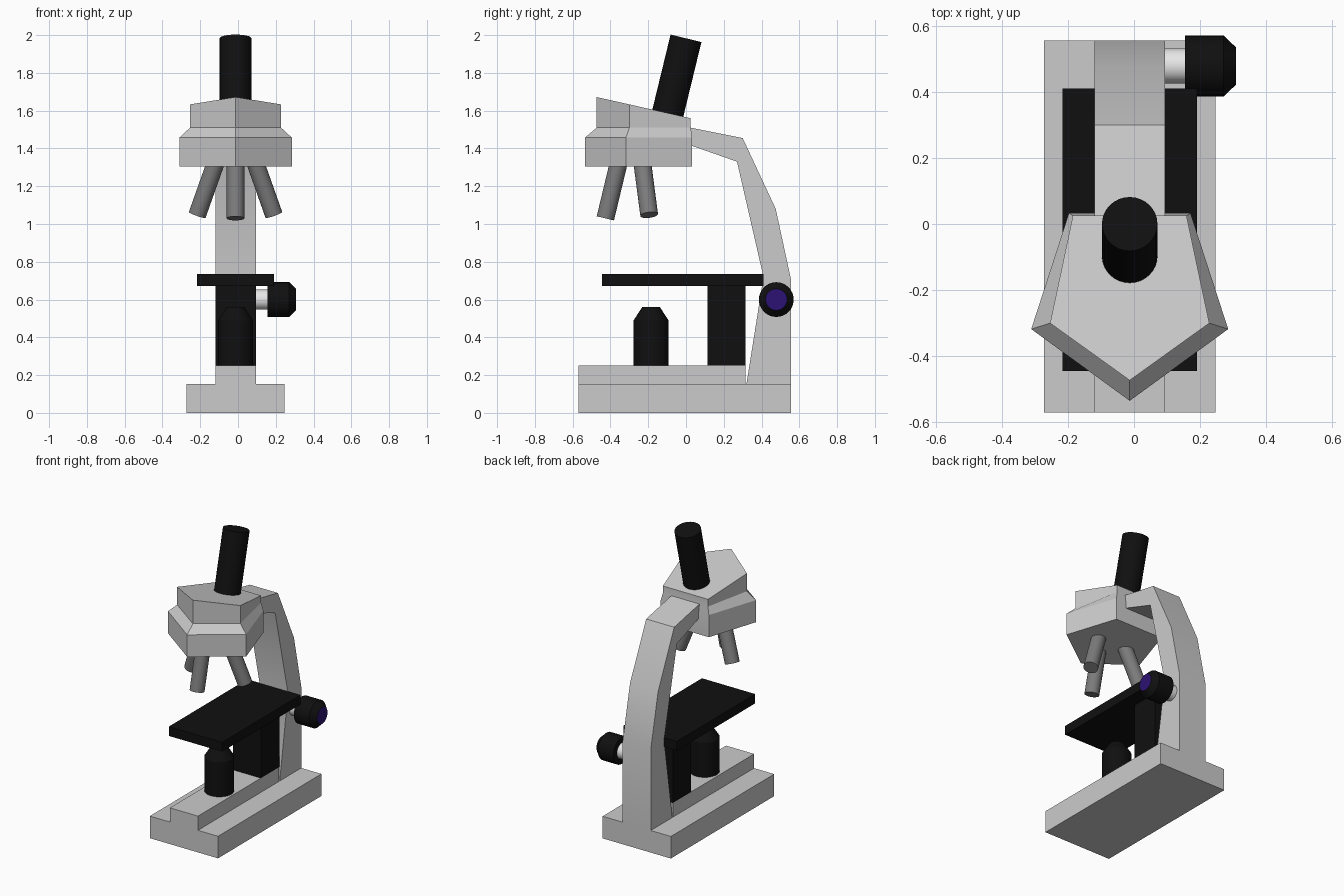
import bpy, bmesh, math
from mathutils import Vector

cube = bpy.data.objects.get("Cube")
if cube:
    bpy.data.objects.remove(cube, do_unlink=True)

CX = -0.013          # centre plane of the stand
HALF = 0.107         # half width of arm, ridge and pillar


def material(name, r, g, b):
    m = bpy.data.materials.new(name)
    m.use_nodes = True
    m.diffuse_color = (r, g, b, 1)
    m.node_tree.nodes["Principled BSDF"].inputs["Base Color"].default_value = (r, g, b, 1)
    return m


grey = material("body_grey", 0.6, 0.6, 0.6)
black = material("matte_black", 0.005, 0.005, 0.005)
steel = material("dark_steel", 0.2, 0.2, 0.2)
silver = material("silver", 0.8, 0.8, 0.8)
violet = material("violet_cap", 0.024, 0.006, 0.17)


def make(name, rings, *mats):
    """Closed solid lofted through rings of equal point count."""
    bm = bmesh.new()
    loops = [[bm.verts.new(p) for p in ring] for ring in rings]
    n = len(loops[0])
    for a, b in zip(loops, loops[1:]):
        for i in range(n):
            j = (i + 1) % n
            bm.faces.new((a[i], a[j], b[j], b[i]))
    bm.faces.new(loops[0][::-1])
    end = bm.faces.new(loops[-1])
    end.material_index = len(mats) - 1
    bmesh.ops.recalc_face_normals(bm, faces=bm.faces)
    mesh = bpy.data.meshes.new(name)
    bm.to_mesh(mesh)
    bm.free()
    for m in mats:
        mesh.materials.append(m)
    obj = bpy.data.objects.new(name, mesh)
    bpy.context.collection.objects.link(obj)
    bpy.ops.object.select_all(action='DESELECT')
    obj.select_set(True)
    bpy.context.view_layer.objects.active = obj
    bpy.ops.object.shade_smooth_by_angle(angle=math.radians(30))
    return obj


def box(name, half, y0, y1, z0, z1, mat):
    corners = [(-half, y0), (half, y0), (half, y1), (-half, y1)]
    return make(name, [[(CX + x, y, z) for x, y in corners] for z in (z0, z1)], mat)


def turned(name, start, end, profile, *mats, sides=32):
    """Round part along start-end; profile holds (fraction, radius)."""
    start, end = Vector(start), Vector(end)
    rot = (end - start).to_track_quat('Z', 'Y')
    rings = []
    for t, r in profile:
        c = start.lerp(end, t)
        rings.append([c + rot @ Vector((r * math.cos(a), r * math.sin(a), 0))
                      for a in (math.tau * i / sides for i in range(sides))])
    return make(name, rings, *mats)


# Stand
box("base", 0.26, -0.57, 0.555, 0, 0.152, grey)
box("base_ridge", HALF, -0.57, 0.314, 0.152, 0.25, grey)

# Curved arm, swept across its width
arm = [(0.32, 0.152), (0.555, 0.152), (0.555, 0.71), (0.475, 1.08), (0.3, 1.455),
       (0, 1.515), (0, 1.425), (0.27, 1.33), (0.41, 0.72)]
make("arm", [[(CX + s * HALF, y, z) for y, z in arm] for s in (-1, 1)], grey)

# Five-sided head with a sloping top


def pentagon(front, side, side_y, back, back_y, height):
    pts = [(0, front), (side, side_y), (back, back_y), (-back, back_y), (-side, side_y)]
    return [(CX + x, y, height(y)) for x, y in pts]


lower = (-0.535, 0.298, -0.318, 0.184, 0.033)
upper = (-0.473, 0.241, -0.3, 0.172, 0.025)
make("head", [pentagon(*lower, lambda y: 1.305),
              pentagon(*lower, lambda y: 1.457),
              pentagon(*upper, lambda y: 1.51),
              pentagon(*upper, lambda y: 1.56 - 0.225 * (y - 0.025))], grey)

# Eyepiece tube
turned("eyepiece", (CX, -0.11, 1.53), (CX, 0, 1.983), [(0, 0.084), (1, 0.084)], black)

# Objective lenses
tube = [(0, 0.047), (1, 0.047)]
turned("front_objective", (CX, -0.355, 1.33), (CX, -0.427, 1.03), tube, steel)
for side, name in ((1, "left_objective"), (-1, "right_objective")):
    turned(name, (CX + side * 0.103, -0.232, 1.33), (CX + side * 0.203, -0.195, 1.048),
           tube, steel)

# Stage, its pillar and the lamp below
box("stage", 0.203, -0.445, 0.41, 0.672, 0.736, black)
box("stage_pillar", HALF, 0.115, 0.315, 0.25, 0.672, black)
turned("lamp", (CX, -0.185, 0.25), (CX, -0.185, 0.56),
       [(0, 0.093), (0.77, 0.093), (1, 0.047)], black)

# Focus knob with coloured end cap
turned("knob_shaft", (0.08, 0.478, 0.6), (0.16, 0.478, 0.6), [(0, 0.053), (1, 0.053)], silver)
turned("focus_knob", (0.155, 0.478, 0.6), (0.308, 0.478, 0.6),
       [(0, 0.092), (0.76, 0.092), (1, 0.057)], black, violet)
